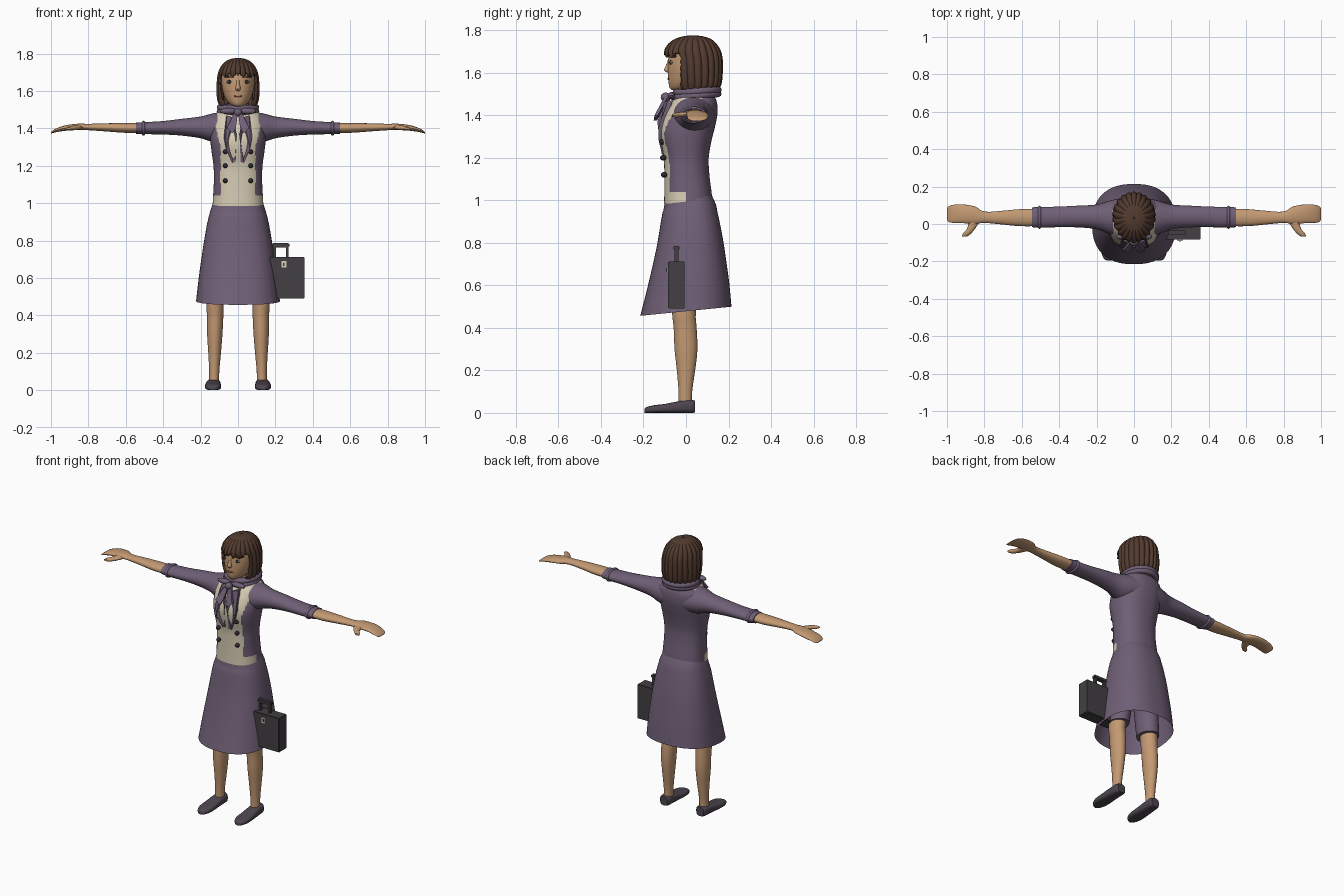
import bpy, bmesh, math
from mathutils import Vector

if "Cube" in bpy.data.objects:
    bpy.data.objects.remove(bpy.data.objects["Cube"])

def mat(name, *c):
    m = bpy.data.materials.new(name)
    m.diffuse_color = (*c, 1)
    m.use_nodes = True
    m.node_tree.nodes["Principled BSDF"].inputs["Base Color"].default_value = m.diffuse_color
    return m

PURPLE = mat("muted_purple", .16, .115, .18)
CREAM = mat("cream", .68, .61, .46)
SKIN = mat("skin", .55, .32, .17)
HAIR = mat("brown_hair", .085, .043, .028)
CASE = mat("dark_case", .055, .05, .056)
SHOE = mat("dark_shoe", .075, .06, .078)
DARK = mat("dark_button", .025, .022, .035)
LIPS = mat("lips", .40, .13, .10)

def finish(name, bm, mats, rule=None, angle=40):
    bmesh.ops.recalc_face_normals(bm, faces=bm.faces)
    if rule:
        for f in bm.faces:
            f.material_index = rule(f.calc_center_median())
    me = bpy.data.meshes.new(name)
    bm.to_mesh(me)
    bm.free()
    ob = bpy.data.objects.new(name, me)
    bpy.context.collection.objects.link(ob)
    for m in mats:
        me.materials.append(m)
    bpy.ops.object.select_all(action='DESELECT')
    bpy.context.view_layer.objects.active = ob
    ob.select_set(True)
    bpy.ops.object.shade_smooth_by_angle(angle=math.radians(angle))
    return ob

def smooth_rows(rows, sub):
    """Catmull-Rom between the section rows."""
    out = []
    for i in range(len(rows) - 1):
        p = [rows[max(0, min(len(rows) - 1, i + k))] for k in (-1, 0, 1, 2)]
        for s in range(sub):
            t = s / sub
            out.append([.5 * (2*b + (c-a)*t + (2*a-5*b+4*c-d)*t*t + (3*b-a-3*c+d)*t**3)
                        for a, b, c, d in zip(*p)])
    return out + [list(rows[-1])]

def loft(name, rows, mats, axis='z', n=28, sub=3, power=2.0, caps=True, side=1,
         lobes=0, depth=.06, rule=None, drop=None, warp=None, angle=40):
    """Rows are (t, centre_a, centre_b, radius_a, radius_b) along the axis."""
    bm = bmesh.new()
    rings = []
    for t, a, b, ra, rb in smooth_rows(rows, sub):
        ring = []
        for i in range(n):
            th = 2 * math.pi * i / n
            c, s = math.cos(th), math.sin(th)
            k = 1 - depth * (1 - abs(math.sin(lobes * th))) if lobes else 1
            u = a + k * ra * math.copysign(abs(c) ** (2 / power), c)
            v = b + k * rb * math.copysign(abs(s) ** (2 / power), s)
            p = {'x': (t, u, v), 'y': (u, t, v), 'z': (u, v, t)}[axis]
            p = warp(*p) if warp else p
            ring.append(bm.verts.new((p[0] * side, p[1], p[2])))
        rings.append(ring)
    for r, q in zip(rings, rings[1:]):
        for i in range(n):
            j = (i + 1) % n
            bm.faces.new((r[i], r[j], q[j], q[i]))
    if caps:
        bm.faces.new(rings[0])
        bm.faces.new(rings[-1])
    if drop:
        bmesh.ops.delete(bm, geom=[f for f in bm.faces if drop(f.calc_center_median())],
                         context='FACES')
    return finish(name, bm, mats, rule, angle)

def body(rows):
    """(z, half_width, front, back) to loft rows."""
    return [(z, 0, (f + b) / 2, w, (b - f) / 2) for z, w, f, b in rows]

def box(name, lo, hi, m, bevel=0):
    bm = bmesh.new()
    bmesh.ops.create_cube(bm, size=1)
    for v in bm.verts:
        v.co = Vector([l + (h - l) * (c + .5) for l, h, c in zip(lo, hi, v.co)])
    if bevel:
        bmesh.ops.bevel(bm, geom=bm.edges[:], offset=bevel, segments=2, affect='EDGES')
    return finish(name, bm, [m], angle=30)

def ball(name, loc, r, m):
    bm = bmesh.new()
    bmesh.ops.create_uvsphere(bm, u_segments=14, v_segments=8, radius=1)
    for v in bm.verts:
        v.co = Vector([c * s + l for c, s, l in zip(v.co, r, loc)])
    return finish(name, bm, [m])

def slab(name, pts, m, thick, side=1):
    """Outline of (x, y, z) points thickened along y."""
    bm = bmesh.new()
    front = [bm.verts.new((x * side, y, z)) for x, y, z in pts]
    back = [bm.verts.new((x * side, y + thick, z)) for x, y, z in pts]
    bm.faces.new(front)
    bm.faces.new(back)
    for i in range(len(pts)):
        j = (i + 1) % len(pts)
        bm.faces.new((front[i], front[j], back[j], back[i]))
    bmesh.ops.triangulate(bm, faces=[f for f in bm.faces if len(f.verts) > 4])
    return finish(name, bm, [m], angle=30)

def ring(name, c, rx, ry, minor, tilt, m, axis='z'):
    bm = bmesh.new()
    g = []
    for i in range(40):
        a = 2 * math.pi * i / 40
        row = []
        for j in range(10):
            b = 2 * math.pi * j / 10
            k, h = minor * math.cos(b), minor * math.sin(b)
            u, v = (rx + k) * math.cos(a), (ry + k) * math.sin(a)
            d = (u, v, h + tilt * v) if axis == 'z' else (h, u, v)
            row.append(bm.verts.new(Vector(c) + Vector(d)))
        g.append(row)
    for i in range(40):
        for j in range(10):
            bm.faces.new((g[i-1][j-1], g[i][j-1], g[i][j], g[i-1][j]))
    return finish(name, bm, [m])

# torso: jacket with blouse front and shoulder yoke
def torso_colour(p):
    x, y, z = abs(p.x), p.y, p.z
    if z < 1.04:
        return int(y < 0 or (y > .08 and -.02 < p.x < .09 and z < 1.02))
    if z < 1.3:
        return int(x < .093 and y < -.03)
    if z < 1.43:
        return int(x < .093 + (z - 1.3) * .25 and y < -.02)
    return int(x < .122 and y < .075)

loft("jacket_torso", body([
    (.985, .136, -.103, .125), (1.04, .133, -.102, .12), (1.12, .129, -.102, .11),
    (1.2, .131, -.105, .107), (1.28, .142, -.122, .12), (1.34, .148, -.125, .135),
    (1.40, .148, -.105, .147), (1.45, .142, -.075, .147), (1.485, .11, -.05, .135),
    (1.51, .065, -.02, .10)]), [PURPLE, CREAM], n=96, sub=6, power=2.3, rule=torso_colour)

# skirt with sloping hem
def hem(x, y, z):
    return x, y, z + .1 * y * max(0, min(1, (.9 - z) / .42)) + (.1 * y if z > .95 else 0)

loft("skirt", body([
    (.478, .224, -.215, .214), (.6, .210, -.182, .203), (.7, .196, -.157, .19),
    (.8, .181, -.135, .176), (.9, .163, -.118, .158), (.96, .147, -.107, .143),
    (1.01, .130, -.098, .122)]), [PURPLE], n=64, power=2.4, caps=False, warp=hem)

# legs, slip and shoes
for s, tag in ((1, "left"), (-1, "right")):
    loft("leg_" + tag, [(.03, .128, -.003, .027, .032), (.1, .127, -.003, .027, .032),
        (.2, .125, .0, .034, .043), (.3, .124, .0, .041, .054), (.4, .122, -.004, .044, .054),
        (.5, .12, -.01, .048, .057), (.85, .08, 0, .06, .075)], [SKIN], side=s)
    loft("slip_" + tag, [(.495, .115, -.01, .062, .075), (.85, .075, 0, .07, .085)],
         [PURPLE], side=s)
    loft("shoe_" + tag, [(-.195, .133, .010, .012, .010), (-.185, .133, .014, .028, .014),
        (-.15, .133, .018, .042, .018), (-.1, .133, .021, .043, .021),
        (-.05, .132, .026, .040, .026), (0, .131, .030, .037, .030),
        (.03, .130, .030, .034, .030), (.042, .130, .030, .026, .028)],
         [SHOE], axis='y', side=s, power=3)

    # arms and hands
    loft("arm_" + tag, [(.48, .035, 1.402, .045, .026), (.6, .034, 1.402, .046, .026),
        (.7, .034, 1.405, .037, .022), (.8, .036, 1.407, .030, .017),
        (.85, .047, 1.408, .047, .017), (.92, .055, 1.402, .05, .015),
        (.97, .054, 1.39, .048, .010), (.993, .053, 1.380, .040, .006),
        (1.0, .053, 1.376, .028, .003)], [SKIN], axis='x', side=s)
    loft("thumb_" + tag, [(.03, .85, 1.405, .035, .012), (-.02, .868, 1.403, .022, .012),
        (-.05, .892, 1.401, .022, .011), (-.066, .905, 1.399, .015, .006)],
         [SKIN], axis='y', side=s, n=14)
    loft("sleeve_" + tag, [(.06, .035, 1.405, .105, .085), (.13, .035, 1.403, .09, .078),
        (.2, .038, 1.405, .066, .058), (.3, .040, 1.406, .058, .045),
        (.4, .038, 1.403, .055, .036), (.5, .036, 1.401, .055, .032),
        (.545, .036, 1.401, .053, .030)], [PURPLE], axis='x', side=s)
    ring("cuff_" + tag, (.505 * s, .036, 1.401), .053, .031, .009, 0, PURPLE, axis='x')

    # lapels, scarf tails and bow loops
    slab("lapel_" + tag, [(.008, -.135, 1.37), (.03, -.105, 1.46), (.062, -.085, 1.47),
        (.076, -.128, 1.35), (.064, -.13, 1.29), (.03, -.113, 1.215), (.014, -.115, 1.22)],
        PURPLE, .022, s)
    slab("scarf_tail_" + tag, [(.0, -.10, 1.485), (.018, -.10, 1.49), (.06, -.148, 1.40),
        (.03, -.152, 1.375), (.012, -.142, 1.40)], PURPLE, .016, s)
    ball("bow_loop_" + tag, (.05 * s, -.068, 1.492), (.048, .018, .017), PURPLE)

    # buttons
    for z, y in ((1.275, -.112), (1.2, -.107), (1.12, -.103)):
        ball("button_" + tag, (.068 * s, y, z), (.013, .015, .013), DARK)

    # eyes and brows
    ball("eye_white_" + tag, (.046 * s, -.0695, 1.648), (.017, .006, .009), CREAM)
    ball("eye_" + tag, (.046 * s, -.073, 1.648), (.010, .006, .010), DARK)
    box("brow_" + tag, (.046 * s - .02, -.079, 1.671), (.046 * s + .02, -.064, 1.677), HAIR)

# scarf collar and knot
ring("scarf_upper", (0, .052, 1.512), .095, .098, .018, .06, PURPLE)
ring("scarf_lower", (0, .048, 1.492), .098, .103, .016, .08, PURPLE)
ball("scarf_knot", (0, -.095, 1.485), (.022, .024, .022), PURPLE)

# neck, head, nose, mouth
loft("neck", [(1.45, 0, .045, .055, .055), (1.57, 0, .03, .045, .05)], [SKIN])
loft("head", body([
    (1.518, .022, -.066, .0), (1.53, .045, -.077, .05), (1.56, .068, -.083, .09),
    (1.61, .084, -.085, .11), (1.66, .089, -.083, .12), (1.71, .085, -.075, .115),
    (1.745, .06, -.04, .09)]), [SKIN], n=36)
loft("nose", [(1.600, 0, -.078, .008, .010), (1.612, 0, -.085, .014, .018),
              (1.64, 0, -.08, .009, .012), (1.675, 0, -.075, .007, .006)], [SKIN], n=12)
ball("mouth", (0, -.0825, 1.572), (.024, .005, .005), LIPS)

# bobbed hair with ridged strands, open over the face
def face_opening(p):
    fringe = 1.682 + .008 * math.sin(abs(p.x) * 160)
    return p.y < -.025 and p.z < fringe

hair = loft("hair", body([
    (1.522, .103, -.075, .155), (1.55, .112, -.085, .168), (1.6, .117, -.092, .173),
    (1.66, .114, -.098, .173), (1.70, .107, -.103, .165), (1.735, .09, -.085, .145),
    (1.76, .064, -.05, .115), (1.772, .035, -.01, .075), (1.776, .004, .028, .036)]),
    [HAIR], n=176, sub=4, lobes=11, depth=.07, caps=False, drop=face_opening, angle=20)
mod = hair.modifiers.new("thickness", 'SOLIDIFY')
mod.thickness = .014
mod.offset = -1

# briefcase with handle and latch
box("briefcase", (.135, -.084, .49), (.355, -.006, .712), CASE, .003)
for x in (.188, .256):
    box("handle_post", (x, -.055, .71), (x + .014, -.035, .78), CASE)
box("handle_grip", (.182, -.059, .764), (.275, -.031, .786), CASE, .004)
box("latch_plate", (.232, -.090, .655), (.258, -.083, .69), CREAM)
box("latch_pin", (.241, -.093, .664), (.249, -.089, .681), CASE)
